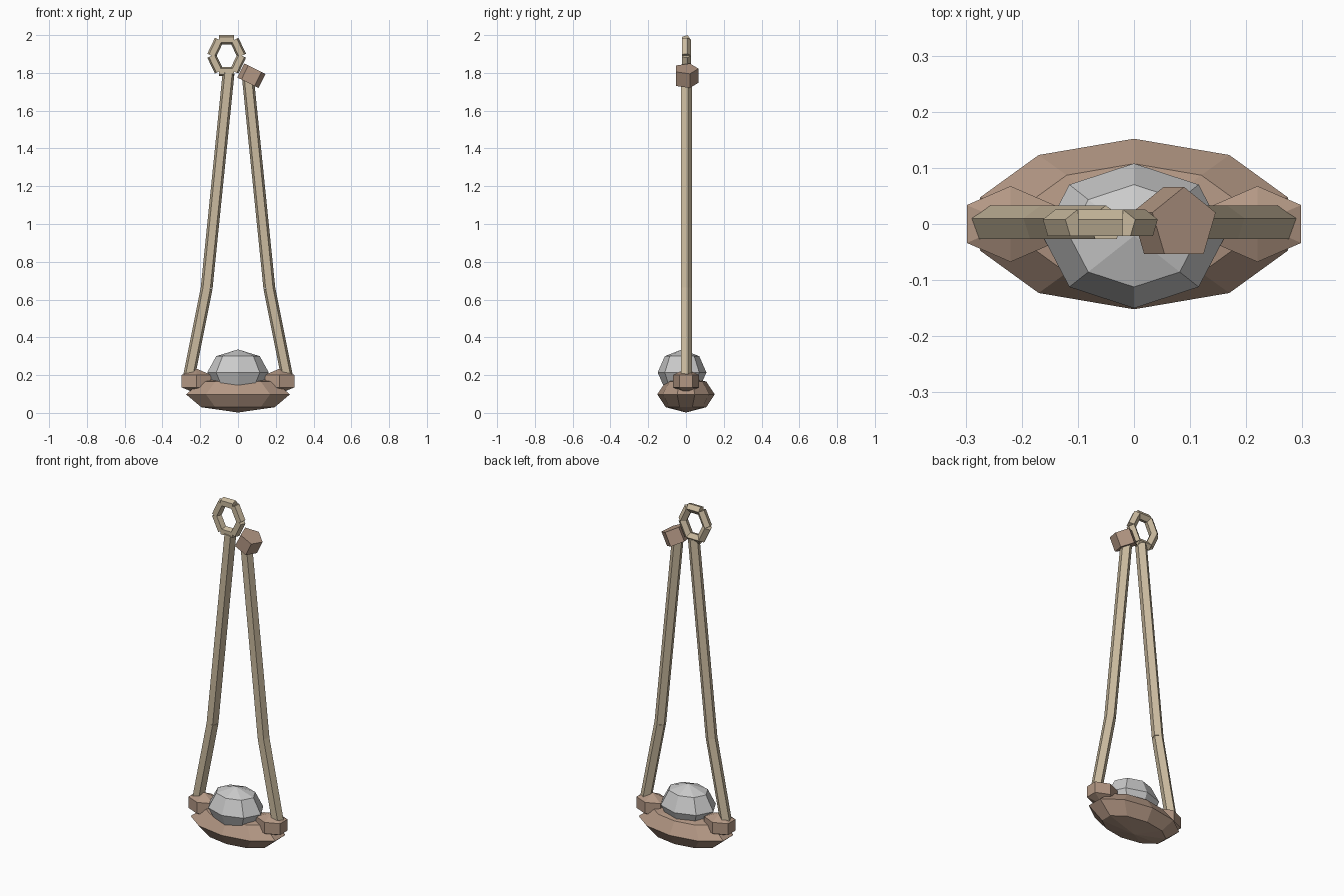
import bpy, bmesh, math
from mathutils import Matrix, Vector

if "Cube" in bpy.data.objects:
    bpy.data.objects.remove(bpy.data.objects["Cube"])


def material(name, rgb):
    m = bpy.data.materials.new(name)
    m.diffuse_color = (*rgb, 1)
    m.use_nodes = True
    m.node_tree.nodes["Principled BSDF"].inputs["Base Color"].default_value = m.diffuse_color
    return m


CORD = material("cord_tan", (0.60, 0.50, 0.35))
LEATHER = material("leather_brown", (0.45, 0.31, 0.23))


def finish(name, bm, mat=None):
    me = bpy.data.meshes.new(name)
    bm.to_mesh(me)
    bm.free()
    if mat:
        me.materials.append(mat)
    ob = bpy.data.objects.new(name, me)
    bpy.context.collection.objects.link(ob)
    return ob


def ellipsoid(name, centre, radii, segments, rings, mat=None):
    bm = bmesh.new()
    bmesh.ops.create_uvsphere(bm, u_segments=segments, v_segments=rings, radius=1,
                              matrix=Matrix.LocRotScale(Vector(centre), None, Vector(radii)))
    return finish(name, bm, mat)


def add_rod(bm, a, b, radius):
    """Five-sided rod between two (x, z) points, one corner facing +y."""
    dx, dz = b[0] - a[0], b[1] - a[1]
    mid = Vector(((a[0] + b[0]) / 2, 0, (a[1] + b[1]) / 2))
    bmesh.ops.create_cone(bm, cap_ends=True, segments=5, radius1=radius, radius2=radius,
                          depth=math.hypot(dx, dz),
                          matrix=Matrix.Translation(mid) @ Matrix.Rotation(math.atan2(dx, dz), 4, 'Y'))


def rods(name, points, radius, mat):
    bm = bmesh.new()
    for a, b in zip(points, points[1:]):
        add_rod(bm, a, b, radius)
    return finish(name, bm, mat)


# Pouch and the stone resting in it
ellipsoid("pouch", (0, 0, 0.098), (0.289, 0.152, 0.096), 10, 4, LEATHER)
ellipsoid("stone", (0, -0.021, 0.214), (0.163, 0.129, 0.122), 8, 4)

# Cords and the lashings that tie them to the pouch
for side, s in (("left", -1), ("right", 1)):
    rods(side + "_cord", [(s * 0.266, 0.16), (s * 0.166, 0.66), (s * 0.05, 1.80)], 0.033, CORD)
    ellipsoid(side + "_lashing", (s * 0.22, 0, 0.168), (0.104, 0.078, 0.066), 6, 3, LEATHER)

# Finger loop: six straight rods around an oval
loop = [(-0.06 + 0.08 * math.cos(k * math.pi / 3), 1.891 + 0.097 * math.sin(k * math.pi / 3))
        for k in range(7)]
rods("finger_loop", loop, 0.026, CORD)

# Tilted release knot on the other cord
t = math.radians(26)
c, h = (0.071, 1.785), 0.0415
rods("release_knot", [(c[0] - h * math.sin(t), c[1] - h * math.cos(t)),
                      (c[0] + h * math.sin(t), c[1] + h * math.cos(t))], 0.066, LEATHER)
